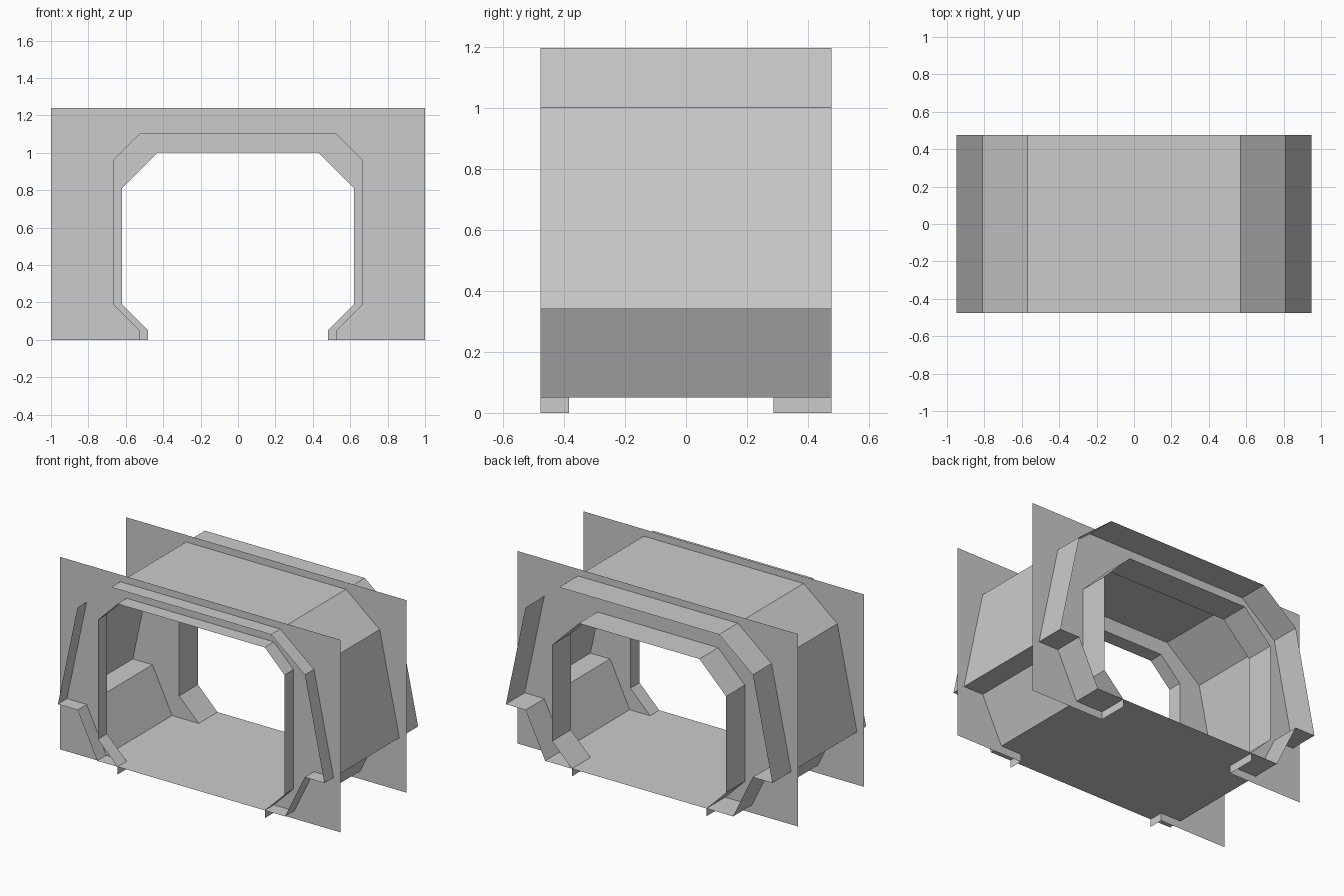
import bpy

if "Cube" in bpy.data.objects:
    bpy.data.objects.remove(bpy.data.objects["Cube"])

FRONT, BACK = -0.477, 0.477          # ends of the tube
PLATE_F, PLATE_B = -0.384, 0.286     # wall plates


def mirrored(half):
    """Right half profile, listed bottom to top, joined to its mirror image."""
    return half + [(-x, z) for x, z in reversed(half)]


def add_object(name, verts, faces):
    mesh = bpy.data.meshes.new(name)
    mesh.from_pydata(verts, [], faces)
    mesh.update()
    obj = bpy.data.objects.new(name, mesh)
    bpy.context.collection.objects.link(obj)
    return obj


def sheet(name, profile, y0, y1, closed):
    """Extrude an x/z profile along y as a thin open-ended sheet."""
    n = len(profile)
    verts = [(x, y, z) for y in (y0, y1) for x, z in profile]
    faces = [(i, (i + 1) % n, n + (i + 1) % n, n + i)
             for i in range(n if closed else n - 1)]
    return add_object(name, verts, faces)


def plate(name, opening, y):
    """Flat wall plate with a doorway open at the bottom."""
    outline = [(-1, 0), (-1, 1.24), (1, 1.24), (1, 0)] + opening
    return add_object(name, [(x, y, z) for x, z in outline],
                      [tuple(range(len(outline)))])


shell = mirrored([(0.67, 0.05), (0.81, 0.34), (0.95, 0.34), (0.81, 1.0), (0.57, 1.195)])
front_opening = mirrored([(0.525, 0), (0.525, 0.05), (0.665, 0.19), (0.665, 0.96), (0.525, 1.1)])
back_opening = mirrored([(0.48, 0), (0.48, 0.05), (0.62, 0.19), (0.62, 0.81), (0.43, 1.0)])

# Outer corridor shell with floor, running the full depth
sheet("corridor_shell", shell, FRONT, BACK, True)

# Wall plates and the door linings that run from each plate to the tube end
plate("front_plate", front_opening, PLATE_F)
plate("back_plate", back_opening, PLATE_B)
sheet("front_door_lining", front_opening, FRONT, PLATE_F, False)
sheet("back_door_lining", back_opening, PLATE_B, BACK, False)
